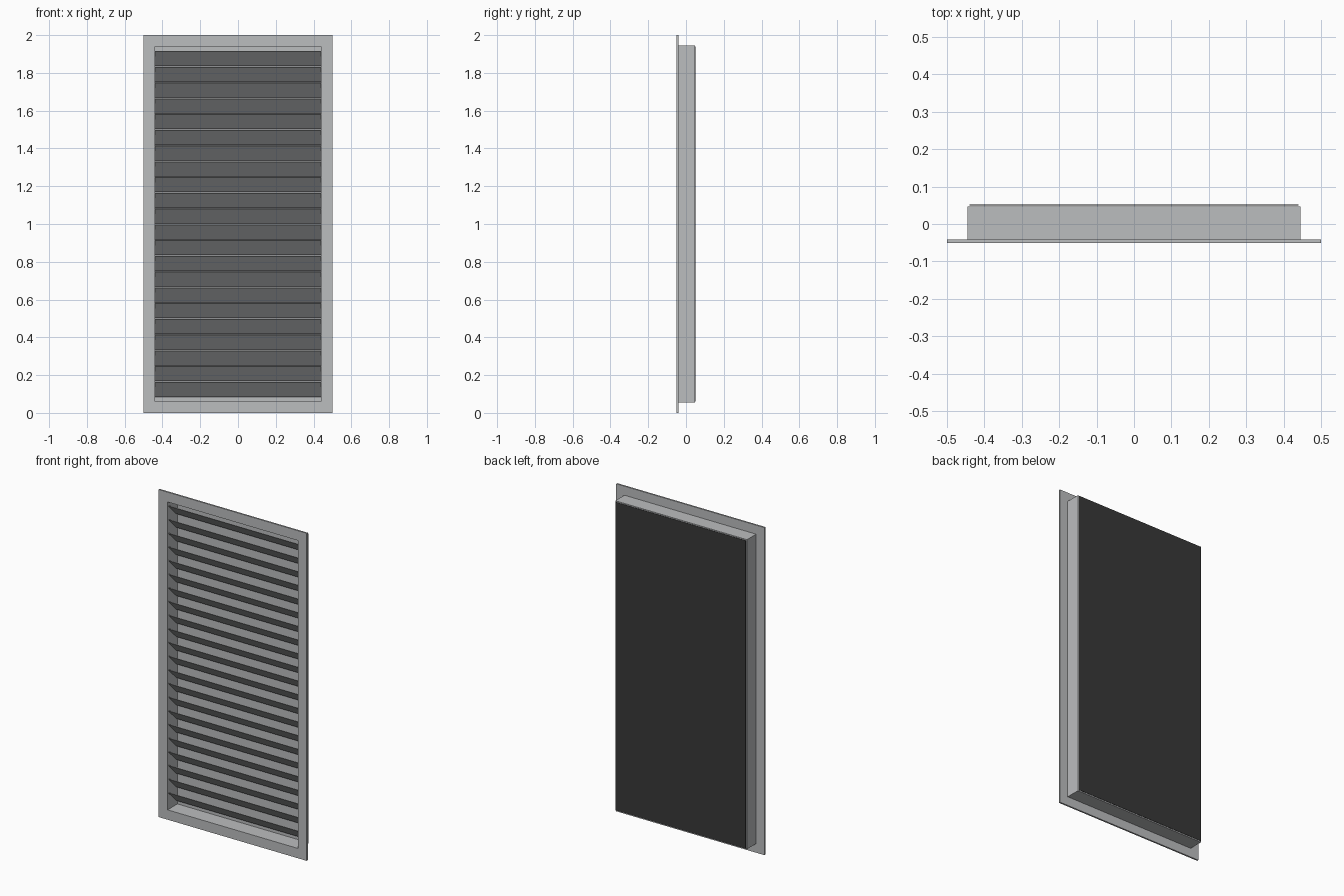
import bpy
import bmesh
from math import radians
from mathutils import Matrix, Vector

cube = bpy.data.objects.get("Cube")
if cube:
    bpy.data.objects.remove(cube, do_unlink=True)


def make_material(name, colour):
    mat = bpy.data.materials.new(name)
    mat.use_nodes = True
    mat.diffuse_color = (*colour, 1)
    mat.node_tree.nodes["Principled BSDF"].inputs["Base Color"].default_value = (*colour, 1)
    return mat


GREY = make_material("light grey metal", (0.50, 0.51, 0.52))
DARK = make_material("dark mesh", (0.04, 0.04, 0.04))
MID_Z = 1.0


def finish(name, bm, mat):
    bmesh.ops.recalc_face_normals(bm, faces=bm.faces)
    mesh = bpy.data.meshes.new(name)
    bm.to_mesh(mesh)
    bm.free()
    mesh.materials.append(mat)
    obj = bpy.data.objects.new(name, mesh)
    bpy.context.collection.objects.link(obj)
    return obj


def box(name, centre, size, mat, tilt=0):
    bm = bmesh.new()
    bmesh.ops.create_cube(bm, size=1)
    bm.transform(Matrix.Translation(centre) @ Matrix.Rotation(radians(tilt), 4, 'X')
                 @ Matrix.Diagonal((*size, 1)))
    return finish(name, bm, mat)


def rect(bm, half_x, half_z, y):
    corners = [(-1, -1), (1, -1), (1, 1), (-1, 1)]
    return [bm.verts.new(Vector((sx * half_x, y, MID_Z + sz * half_z))) for sx, sz in corners]


# Flanged casing: rectangular loops swept from the inside, round the flange, to the rear
def casing(name, loops, mat):
    bm = bmesh.new()
    rings = [rect(bm, *loop) for loop in loops]
    for a, b in zip(rings, rings[1:]):
        for i in range(4):
            j = (i + 1) % 4
            bm.faces.new((a[i], a[j], b[j], b[i]))
    bm.faces.new(rings[0])
    bm.faces.new(rings[-1])
    return finish(name, bm, mat)


FRONT, FLANGE_BACK, INNER_BACK, REAR = -0.051, -0.041, 0.044, 0.047
casing("flanged_frame", [
    (0.44, 0.94, INNER_BACK),
    (0.44, 0.94, FRONT),
    (0.5, 1.0, FRONT),
    (0.5, 1.0, FLANGE_BACK),
    (0.445, 0.945, FLANGE_BACK),
    (0.445, 0.945, REAR),
], GREY)

# Louvre slats, high at the front and low at the back
COUNT, PITCH = 22, 0.0834
for i in range(COUNT):
    z = MID_Z + (i - (COUNT - 1) / 2) * PITCH
    box(f"slat_{i + 1}", (0, -0.005, z), (0.88, 0.108, 0.003), GREY, tilt=-45)

# Dark sheet set just behind the casing
box("rear_sheet", (0, 0.051, MID_Z), (0.88, 0.002, 1.88), DARK)
